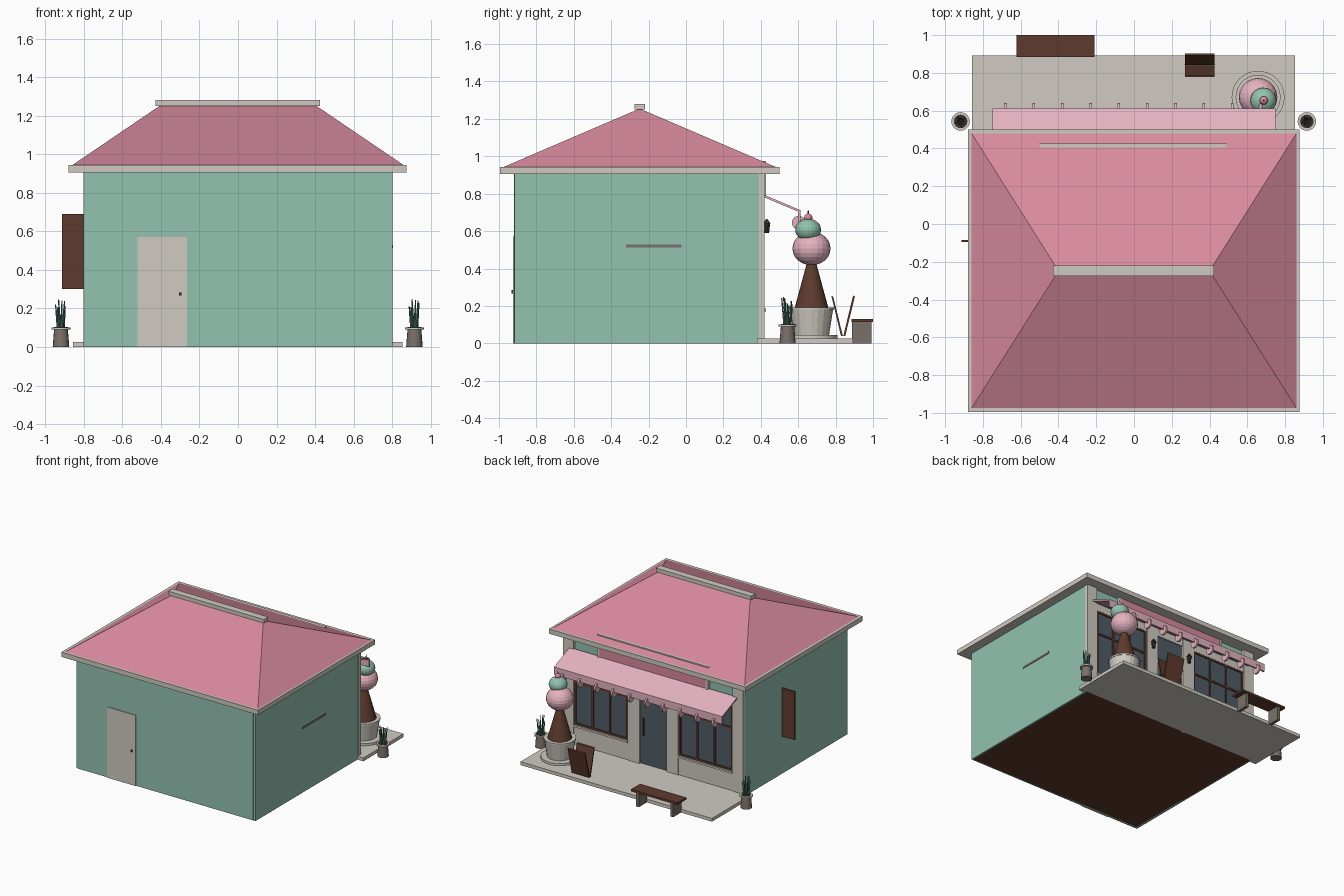
import bpy, bmesh, math, random
from mathutils import Vector, Matrix

if "Cube" in bpy.data.objects:
    bpy.data.objects.remove(bpy.data.objects["Cube"])

random.seed(4)


def material(name, r, g, b):
    def lin(c):
        c /= 255
        return c / 12.92 if c <= 0.04045 else ((c + 0.055) / 1.055) ** 2.4
    m = bpy.data.materials.new(name)
    m.diffuse_color = (lin(r), lin(g), lin(b), 1)
    m.use_nodes = True
    m.node_tree.nodes["Principled BSDF"].inputs["Base Color"].default_value = m.diffuse_color
    return m


MINT = material("mint", 146, 194, 176)
ROSE = material("rose", 216, 138, 158)
PINK = material("pale pink", 228, 178, 192)
CREAM = material("cream", 208, 203, 194)
WOOD = material("dark wood", 94, 59, 45)
GLASS = material("slate glass", 80, 93, 103)
STONE = material("grey stone", 122, 112, 105)
LEAF = material("leaf green", 82, 128, 112)
IRON = material("dark iron", 62, 50, 46)


def finish(name, bm, mat, smooth=False):
    bmesh.ops.recalc_face_normals(bm, faces=bm.faces)
    me = bpy.data.meshes.new(name)
    bm.to_mesh(me)
    bm.free()
    me.materials.append(mat)
    ob = bpy.data.objects.new(name, me)
    bpy.context.collection.objects.link(ob)
    if smooth:
        bpy.ops.object.select_all(action='DESELECT')
        ob.select_set(True)
        bpy.context.view_layer.objects.active = ob
        bpy.ops.object.shade_smooth_by_angle(angle=math.radians(35))
    return ob


def box(name, mat, x, y, z):
    """Box from (min, max) ranges."""
    bm = bmesh.new()
    bmesh.ops.create_cube(bm, size=1)
    for v in bm.verts:
        v.co = [r[0] + (c + 0.5) * (r[1] - r[0]) for r, c in zip((x, y, z), v.co)]
    return finish(name, bm, mat)


def cone(name, mat, base, r1, r2, height, sides=24, axis=(0, 0, 1), smooth=True):
    bm = bmesh.new()
    bmesh.ops.create_cone(bm, cap_ends=True, segments=sides, radius1=r1, radius2=r2, depth=height)
    a = Vector(axis).normalized()
    rot = a.to_track_quat('Z', 'Y').to_matrix().to_4x4()
    bm.transform(Matrix.Translation(Vector(base) + a * height / 2) @ rot)
    return finish(name, bm, mat, smooth)


def ball(name, mat, centre, r, squash=1.0):
    bm = bmesh.new()
    bmesh.ops.create_uvsphere(bm, u_segments=20, v_segments=12, radius=r)
    bm.transform(Matrix.Translation(centre) @ Matrix.Diagonal((1, 1, squash, 1)))
    return finish(name, bm, mat)


def extrude_x(name, mat, x, profile):
    """Closed (y, z) profile swept along x."""
    bm = bmesh.new()
    f = bm.faces.new([bm.verts.new((x[0], py, pz)) for py, pz in profile])
    new = bmesh.ops.extrude_face_region(bm, geom=[f])["geom"]
    bmesh.ops.translate(bm, vec=(x[1] - x[0], 0, 0),
                        verts=[g for g in new if isinstance(g, bmesh.types.BMVert)])
    return finish(name, bm, mat)


# Shell: floor, walls, patio
box("floor", WOOD, (-0.79, 0.79), (-0.91, 0.40), (0, 0.01))
box("patio", CREAM, (-0.857, 0.853), (0.38, 0.893), (0, 0.027))
box("back_wall", MINT, (-0.78, 0.78), (-0.92, -0.90), (0, 0.91))
box("shop_wall", MINT, (-0.78, 0.78), (0.38, 0.40), (0, 0.91))
for s, side in ((-1, "left"), (1, "right")):
    box(side + "_wall", MINT, sorted((s * 0.78, s * 0.80)), (-0.918, 0.40), (0, 0.91))

# Hipped roof with fascia and ridge cap
box("eave", CREAM, (-0.88, 0.875), (-0.995, 0.50), (0.905, 0.943))
bm = bmesh.new()
base = [bm.verts.new(c) for c in
        ((-0.86, -0.975, 0.943), (0.86, -0.975, 0.943), (0.86, 0.48, 0.943), (-0.86, 0.48, 0.943))]
ra, rb = bm.verts.new((-0.40, -0.248, 1.255)), bm.verts.new((0.40, -0.248, 1.255))
a, b, c, d = base
for f in ((a, b, rb, ra), (b, c, rb), (c, d, ra, rb), (d, a, ra), (d, c, b, a)):
    bm.faces.new(f)
finish("roof", bm, ROSE)
box("ridge_cap", CREAM, (-0.428, 0.424), (-0.275, -0.22), (1.25, 1.28))

# Service door and side fittings
box("service_door", CREAM, (-0.52, -0.265), (-0.926, -0.91), (0, 0.57))
box("service_door_knob", IRON, (-0.306, -0.294), (-0.934, -0.92), (0.267, 0.284))
box("side_slot", STONE, (0.79, 0.804), (-0.32, -0.025), (0.513, 0.529))
box("blade_sign", WOOD, (-0.912, -0.80), (-0.096, -0.084), (0.30, 0.69))

# Shopfront, mirrored about the door
for s in (-1, 1):
    def span(p, q):
        return sorted((s * p, s * q))
    box("corner_pilaster", CREAM, span(0.71, 0.802), (0.39, 0.421), (0, 0.91))
    box("door_pilaster", CREAM, span(0.12, 0.225), (0.39, 0.421), (0, 0.78))
    box("stall_riser", CREAM, span(0.225, 0.71), (0.39, 0.415), (0, 0.18))
    box("window_sill", CREAM, span(0.225, 0.71), (0.39, 0.428), (0.17, 0.185))
    box("window_glass", GLASS, span(0.225, 0.71), (0.39, 0.406), (0.18, 0.72))
    for i in range(4):
        x = 0.236 + i * 0.1543
        box("window_mullion", WOOD, span(x - 0.007, x + 0.007), (0.40, 0.415), (0.185, 0.72))
    for z in (0.192, 0.53, 0.713):
        box("window_transom", WOOD, span(0.225, 0.71), (0.40, 0.414), (z - 0.007, z + 0.007))
    # Wall lamps
    cone("wall_lamp", IRON, (s * 0.172, 0.432, 0.59), 0.012, 0.018, 0.05, 10)
    cone("wall_lamp_cap", IRON, (s * 0.172, 0.432, 0.64), 0.02, 0.004, 0.025, 10)
box("shop_door", GLASS, (-0.12, 0.12), (0.39, 0.406), (0.027, 0.72))
box("shop_door_handle", WOOD, (0.085, 0.095), (0.40, 0.42), (0.26, 0.40))
box("shopfront_header", CREAM, (-0.75, 0.75), (0.39, 0.415), (0.72, 0.78))

# Sign panel with frame
box("sign_panel", ROSE, (-0.48, 0.48), (0.39, 0.422), (0.78, 0.95))
box("sign_top_trim", CREAM, (-0.50, 0.49), (0.405, 0.427), (0.945, 0.975))
for s in (-1, 1):
    box("sign_side_trim", CREAM, sorted((s * 0.475, s * 0.495)), (0.39, 0.427), (0.78, 0.95))

# Awning with valance and fins
extrude_x("awning", PINK, (-0.75, 0.75),
          [(0.415, 0.782), (0.415, 0.795), (0.612, 0.712), (0.612, 0.65), (0.600, 0.65), (0.600, 0.704)])
for i in range(10):
    x = -0.68 + 0.15 * i
    cone("awning_fin", PINK, (x - 0.007, 0.603, 0.645), 0.037, 0.037, 0.014, 16, (1, 0, 0))

# Giant ice cream on a plinth
cx, cy = 0.657, 0.671
cone("plinth_base", CREAM, (cx, cy, 0.025), 0.14, 0.14, 0.02, 32)
cone("plinth_tub", CREAM, (cx, cy, 0.045), 0.094, 0.117, 0.147, 20, smooth=False)
cone("plinth_rim", CREAM, (cx, cy, 0.18), 0.119, 0.119, 0.012, 32)
cone("wafer_cone", WOOD, (cx, cy, 0.19), 0.09, 0.022, 0.25, 24)
ball("lower_scoop", PINK, (cx, cy, 0.507), 0.102, 0.88)
ball("upper_scoop", MINT, (0.685, 0.653, 0.607), 0.069, 0.86)
ball("cherry", ROSE, (0.687, 0.654, 0.672), 0.022)
cone("cherry_stem", IRON, (0.687, 0.654, 0.685), 0.004, 0.003, 0.025, 6)

# Folding board, open at the top
for s, name in ((-1, "board_inner"), (1, "board_outer")):
    y0, y1 = 0.84 + s * 0.006, 0.84 + s * 0.058
    extrude_x(name, WOOD, (0.27, 0.425),
              [(y0 - 0.005, 0.038), (y0 + 0.005, 0.038), (y1 + 0.005, 0.25), (y1 - 0.005, 0.255)])

# Bench
box("bench_seat", WOOD, (-0.622, -0.21), (0.885, 1.0), (0.113, 0.13))
for x in (-0.58, -0.275):
    box("bench_leg", STONE, (x, x + 0.025), (0.888, 0.993), (0, 0.114))

# Potted plants either side
for x in (-0.918, 0.915):
    y = 0.543
    cone("plant_pot", STONE, (x, y, 0), 0.043, 0.036, 0.09, 16)
    cone("pot_rim", CREAM, (x, y, 0.09), 0.049, 0.049, 0.012, 20)
    cone("pot_soil", IRON, (x, y, 0.10), 0.036, 0.036, 0.004, 16)
    for i in range(9):
        t = i * math.tau / 9
        r = 0.018 if i % 2 else 0.010
        lean = (0.10 * math.cos(t), 0.10 * math.sin(t), 1)
        cone("plant_blade", LEAF, (x + r * math.cos(t), y + r * math.sin(t), 0.10),
             0.006, 0.003, random.uniform(0.10, 0.152), 5, lean, False)
